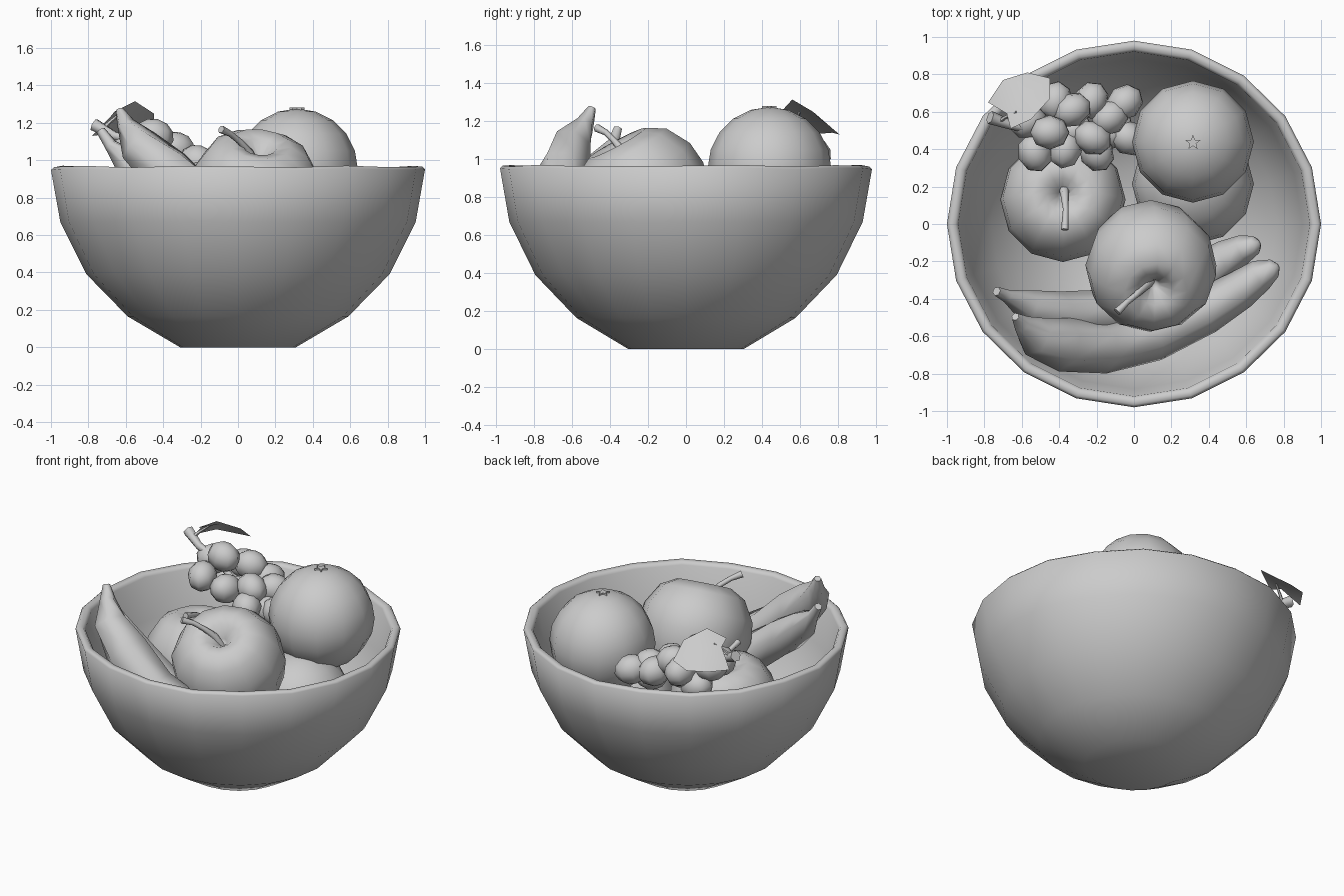
import bpy, bmesh
from math import sin, cos, pi, radians
from mathutils import Vector

if "Cube" in bpy.data.objects:
    bpy.data.objects.remove(bpy.data.objects["Cube"])


def finish(name, bm, loc=(0, 0, 0), rot=(0, 0, 0), scale=(1, 1, 1), angle=50):
    bmesh.ops.remove_doubles(bm, verts=bm.verts, dist=0.0005)
    bmesh.ops.recalc_face_normals(bm, faces=bm.faces)
    me = bpy.data.meshes.new(name)
    bm.to_mesh(me)
    bm.free()
    ob = bpy.data.objects.new(name, me)
    ob.location, ob.rotation_euler, ob.scale = loc, rot, scale
    bpy.context.collection.objects.link(ob)
    if angle:
        bpy.ops.object.select_all(action='DESELECT')
        ob.select_set(True)
        bpy.context.view_layer.objects.active = ob
        bpy.ops.object.shade_smooth_by_angle(angle=radians(angle))
    return ob


def skin(bm, rings):
    for a, b in zip(rings, rings[1:]):
        n = len(a)
        for i in range(n):
            bm.faces.new((a[i], a[(i + 1) % n], b[(i + 1) % n], b[i]))


def lathe(name, profile, n, wobble=0, **kw):
    bm = bmesh.new()
    rings = [[bm.verts.new((r * cos(2 * pi * i / n), r * sin(2 * pi * i / n),
                            z + (wobble * sin(2.3 * i) if z > .9 else 0)))
              for i in range(n)] for r, z in profile]
    skin(bm, rings)
    return finish(name, bm, **kw)


def tube(name, points, radii, n, angle=70):
    bm = bmesh.new()
    pts = [Vector(p) for p in points]
    rings = []
    for k, (p, r) in enumerate(zip(pts, radii)):
        t = (pts[min(k + 1, len(pts) - 1)] - pts[max(k - 1, 0)]).normalized()
        u = t.cross(Vector((0, 0, 1))).normalized()
        v = u.cross(t)
        rings.append([bm.verts.new(p + r * (cos(2 * pi * i / n) * u + sin(2 * pi * i / n) * v))
                      for i in range(n)])
    skin(bm, rings)
    bm.faces.new(rings[0])
    bm.faces.new(rings[-1])
    return finish(name, bm, angle=angle)


# Bowl with slightly uneven rounded rim
lathe("bowl", [(0, 0), (.31, 0), (.59, .165), (.81, .39), (.95, .67), (1, .952), (.985, .966),
               (.955, .963), (.94, .945), (.9, .68), (.765, .425), (.555, .215), (.29, .06), (0, .06)],
      20, wobble=.005, scale=(1, .98, 1), angle=75)

# Oranges with star-shaped navel
for name, loc in (("orange_top", (.315, .44, .95)), ("orange_lower", (.315, .215, .46))):
    bm = bmesh.new()
    bmesh.ops.create_uvsphere(bm, u_segments=12, v_segments=10, radius=.326)
    finish(name, bm, loc=loc)
bm = bmesh.new()
star = [bm.verts.new((r * sin(pi * i / 5), r * cos(pi * i / 5), 0))
        for i, r in enumerate([.042, .018] * 5)]
face = bm.faces.new(star)
ext = bmesh.ops.extrude_face_region(bm, geom=[face])
bmesh.ops.translate(bm, vec=(0, 0, .02),
                    verts=[g for g in ext["geom"] if isinstance(g, bmesh.types.BMVert)])
finish("orange_navel", bm, loc=(.315, .435, 1.262), angle=0)

# Apples with curved stems
apple = [(0, .5), (.08, .62), (.26, .81), (.48, .86), (.75, .71), (.96, .35), (1, 0),
         (.88, -.45), (.6, -.8), (.3, -.92), (0, -.84)]
for name, loc, rot, s in (("apple_front", (.09, -.22, .82), (28, 6, 0), .352),
                          ("apple_left", (-.38, .13, .6), (-6, 0, 0), .335)):
    lathe(name, apple, 12, loc=loc, rot=[radians(a) for a in rot], scale=(s, s, s), angle=75)
tube("apple_front_stem", [(.09, -.3, .96), (.06, -.33, 1.04), (.01, -.38, 1.1), (-.04, -.42, 1.14),
                          (-.09, -.47, 1.165)], [.03, .024, .016, .016, .022], 6)
tube("apple_left_stem", [(-.375, .2, .77), (-.37, .15, .87), (-.365, .08, .92), (-.37, -.03, .95)],
     [.03, .022, .015, .02], 6)

# Bananas
tube("banana_front",
     [(-.635, -.495, 1.27), (-.6, -.53, 1.19), (-.53, -.6, 1.08), (-.38, -.645, .94), (-.16, -.66, .75),
      (.1, -.6, .6), (.38, -.465, .56), (.57, -.35, .6), (.68, -.27, .645), (.75, -.235, .68), (.77, -.225, .69)],
     [.022, .05, .11, .145, .14, .135, .125, .105, .085, .05, .015], 6)
tube("banana_back",
     [(-.735, -.36, 1.16), (-.68, -.385, 1.08), (-.57, -.44, .97), (-.4, -.485, .83), (-.15, -.48, .64),
      (.1, -.41, .52), (.35, -.28, .48), (.5, -.18, .54), (.59, -.13, .6), (.65, -.11, .64), (.67, -.1, .65)],
     [.025, .035, .09, .125, .13, .13, .12, .1, .075, .05, .015], 6)

# Grapes
grapes = [(-.45, .49, 1.13), (-.33, .61, 1.06), (-.22, .46, .99), (-.53, .38, 1.02), (-.37, .4, .97),
          (-.2, .38, .9), (-.13, .57, .97), (-.05, .65, .94), (-.03, .46, .88), (-.23, .66, .98),
          (-.42, .66, 1.03), (-.57, .55, 1.06), (-.32, .5, .93), (-.1, .5, .86), (-.5, .6, .93)]
yaw = [0, 25, -25, -70, 80, -60, 35, 40, -30, 60, 80, 20, 0, 40, 0]
for i, (loc, a) in enumerate(zip(grapes, yaw)):
    bm = bmesh.new()
    bmesh.ops.create_uvsphere(bm, u_segments=8, v_segments=6, radius=1)
    finish(f"grape_{i + 1}", bm, loc=loc, scale=(.108, .092, .092),
           rot=(0, .25, radians(a)), angle=75)

# Grape stalk
tube("grape_stalk", [(-.4, .5, 1.0), (-.52, .5, 1.1), (-.66, .53, 1.13), (-.77, .57, 1.19)],
     [.02, .022, .025, .036], 6)
tube("leaf_stalk", [(-.72, .55, 1.17), (-.69, .57, 1.2), (-.63, .6, 1.25)], [.014, .01, .006], 5)

# Grape leaf
bm = bmesh.new()
outline = [(-.78, .65, 1.13), (-.7, .77, 1.14), (-.57, .81, 1.13), (-.45, .78, 1.155),
           (-.45, .67, 1.25), (-.55, .56, 1.315), (-.66, .51, 1.26), (-.68, .59, 1.235)]
rim = [bm.verts.new(p) for p in outline]
mid = bm.verts.new((-.6, .67, 1.24))
for i in range(len(rim)):
    bm.faces.new((mid, rim[(i + 1) % len(rim)], rim[i]))
finish("grape_leaf", bm, angle=75)
